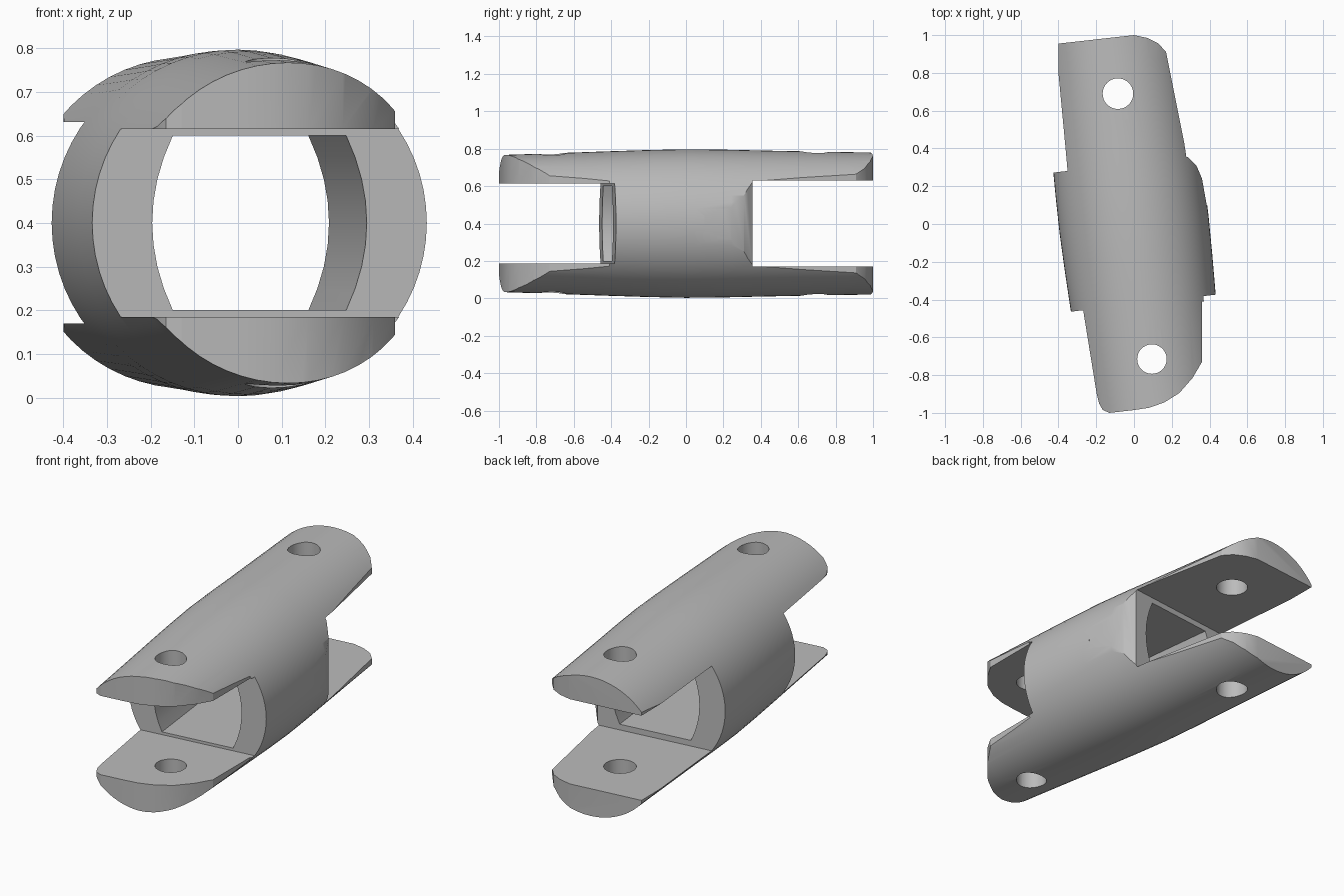
import bpy, bmesh, math
from mathutils import Matrix

cube = bpy.data.objects.get("Cube")
if cube:
    bpy.data.objects.remove(cube, do_unlink=True)

TILT = math.radians(6.7)   # the tube axis leans sideways in plan
MID_Z = 0.4

grey = bpy.data.materials.new("plain grey")
grey.use_nodes = True
grey.diffuse_color = (0.5, 0.5, 0.5, 1)
grey.node_tree.nodes["Principled BSDF"].inputs["Base Color"].default_value = (0.5, 0.5, 0.5, 1)


def make_object(name, bm):
    bmesh.ops.recalc_face_normals(bm, faces=bm.faces)
    mesh = bpy.data.meshes.new(name)
    bm.to_mesh(mesh)
    bm.free()
    mesh.materials.append(grey)
    obj = bpy.data.objects.new(name, mesh)
    bpy.context.collection.objects.link(obj)
    return obj


def prism(name, points, low, high, along_y=False):
    """Extrude an outline up z, or along the tilted tube axis."""
    bm = bmesh.new()
    face = bm.faces.new([bm.verts.new((x, y, low)) for x, y in points])
    extruded = bmesh.ops.extrude_face_region(bm, geom=[face])["geom"]
    verts = [v for v in extruded if isinstance(v, bmesh.types.BMVert)]
    bmesh.ops.translate(bm, verts=verts, vec=(0, 0, high - low))
    if along_y:
        for v in bm.verts:
            x, z, y = v.co
            v.co = (x, y, z + MID_Z)
        bm.transform(Matrix.Rotation(TILT, 4, "Z"))
    return make_object(name, bm)


def circle(cx, cy, radius, sides=32):
    return [(cx + radius * math.cos(math.tau * i / sides),
             cy + radius * math.sin(math.tau * i / sides)) for i in range(sides)]


# Barrel-shaped body: rings along the tilted axis
profile = [(-1.2, 0.36), (-0.85, 0.371), (-0.42, 0.386), (-0.2, 0.393), (0, 0.397),
           (0.2, 0.395), (0.42, 0.39), (0.85, 0.382), (1.2, 0.376)]
bm = bmesh.new()
rings = [[bm.verts.new((x, y, z + MID_Z)) for x, z in circle(0, 0, r, 64)] for y, r in profile]
for a, b in zip(rings, rings[1:]):
    for i in range(64):
        j = (i + 1) % 64
        bm.faces.new((a[i], a[j], b[j], b[i]))
bm.faces.new(rings[0])
bm.faces.new(rings[-1])
bm.transform(Matrix.Rotation(TILT, 4, "Z"))
body = make_object("double_fork_joint", bm)

# Plan outline that trims and rounds the prong ends
outline = [(-0.185, -0.95), (-0.165, -0.985), (-0.13, -1.0), (0, -0.985), (0.08, -0.973),
           (0.16, -0.945), (0.24, -0.895), (0.31, -0.815), (0.36, -0.73), (0.36, -0.41),
           (0.6, -0.4), (0.6, 0.1), (0.385, 0.1), (0.36, 0.24), (0.33, 0.31), (0.28, 0.36),
           (0.17, 0.91), (0.13, 0.955), (0.07, 0.985), (0, 1.0), (-0.4, 0.955),
           (-0.395, 0.35), (-0.6, 0.32), (-0.6, -0.6), (-0.27, -0.6)]
trim = prism("plan_trim", outline, -0.5, 1.5)


def slab(name, half_height, near, far):
    h = half_height
    return prism(name, [(-1, -h), (1, -h), (1, h), (-1, h)], near, far, True)


# Bore with bowed sides and flat top and bottom
steps = [-0.2 + 0.05 * i for i in range(9)]
side = [(0.2475 - 1.19 * z * z, z) for z in steps]
bore_outline = side + [(-x, -z) for x, z in side]

cutters = [
    (trim, "INTERSECT"),
    (slab("front_slot", 0.215, -1.5, -0.422), "DIFFERENCE"),
    (slab("back_slot", 0.231, 0.32, 1.5), "DIFFERENCE"),
    (prism("bore", bore_outline, -0.7, 0.7, True), "DIFFERENCE"),
    (prism("front_pin_hole", circle(0.095, -0.715, 0.078), -0.5, 1.5), "DIFFERENCE"),
    (prism("back_pin_hole", circle(-0.085, 0.69, 0.081), -0.5, 1.5), "DIFFERENCE"),
]
for cutter, operation in cutters:
    mod = body.modifiers.new(cutter.name, "BOOLEAN")
    mod.operation = operation
    mod.solver = "EXACT"
    mod.object = cutter

# Apply the cuts, then drop the cutters
bpy.context.view_layer.update()
result = bpy.data.meshes.new_from_object(body.evaluated_get(bpy.context.evaluated_depsgraph_get()))
body.modifiers.clear()
body.data = result
body.data.materials.clear()
body.data.materials.append(grey)
for face in body.data.polygons:
    face.material_index = 0
for cutter, _ in cutters:
    bpy.data.objects.remove(cutter, do_unlink=True)

bpy.ops.object.select_all(action="DESELECT")
body.select_set(True)
bpy.context.view_layer.objects.active = body
bpy.ops.object.shade_smooth_by_angle(angle=math.radians(25))
